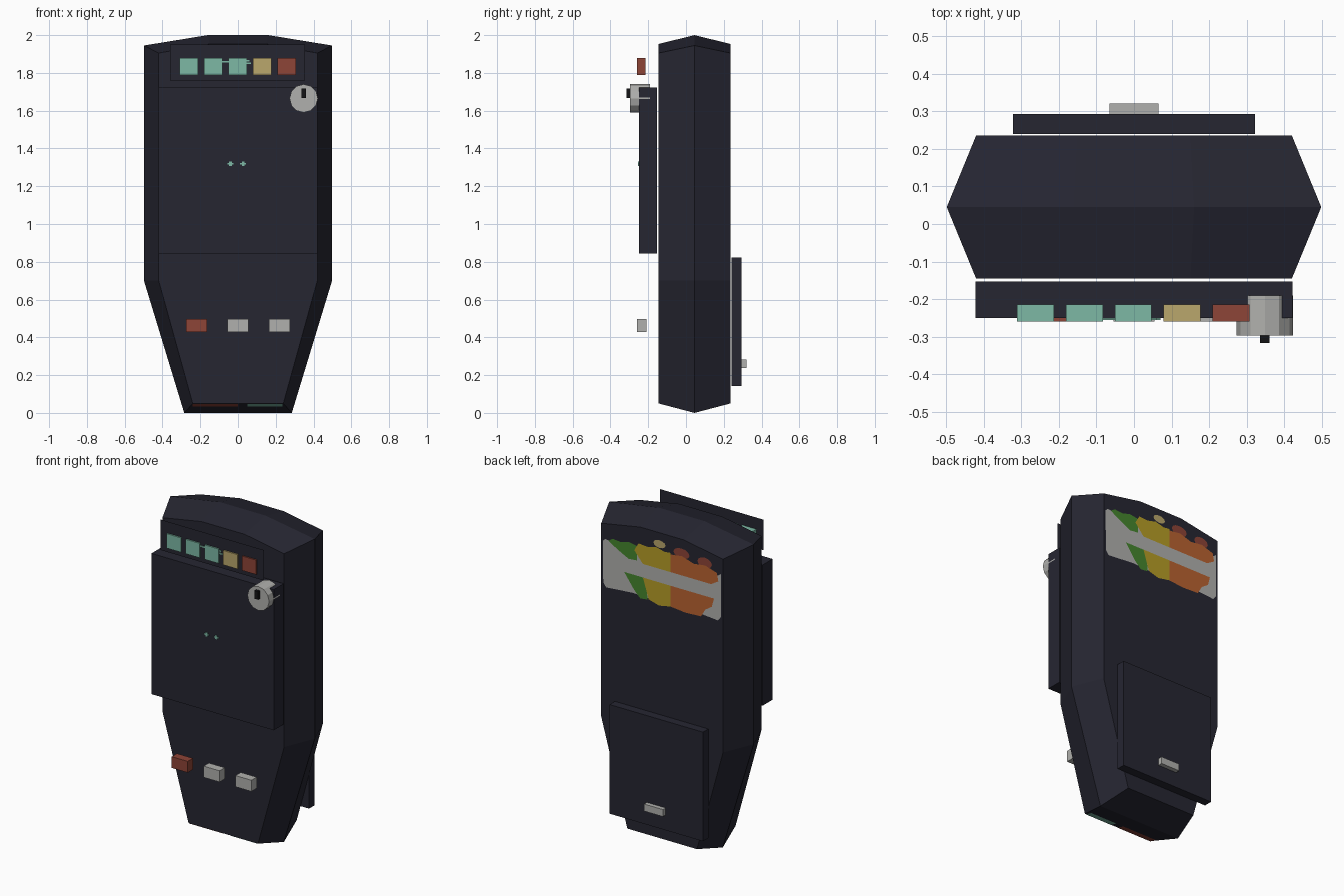
import bpy, bmesh, math
from mathutils import Matrix

if "Cube" in bpy.data.objects:
    bpy.data.objects.remove(bpy.data.objects["Cube"])


def material(name, rgb):
    m = bpy.data.materials.new(name)
    m.diffuse_color = (*rgb, 1)
    m.use_nodes = True
    m.node_tree.nodes["Principled BSDF"].inputs["Base Color"].default_value = m.diffuse_color
    return m


DARK = material("dark_casing", (.019, .019, .031))
TEAL = material("teal", (.205, .485, .376))
TAN = material("tan", (.49, .385, .15))
RED = material("brick_red", (.27, .058, .038))
GRAY = material("light_gray", (.434, .434, .418))
ORANGE = material("orange", (.49, .125, .03))
YELLOW = material("yellow", (.47, .34, .02))
GREEN = material("green", (.06, .235, .027))
BLACK = material("black", (.007, .007, .008))


def finish(name, bm, mat, recalc=True):
    if recalc:
        bmesh.ops.recalc_face_normals(bm, faces=bm.faces)
    me = bpy.data.meshes.new(name)
    bm.to_mesh(me)
    bm.free()
    me.materials.append(mat)
    ob = bpy.data.objects.new(name, me)
    bpy.context.collection.objects.link(ob)
    return ob


def box(name, x, y, z, mat):
    """Box from (min, max) ranges."""
    bm = bmesh.new()
    size = [r[1] - r[0] for r in (x, y, z)]
    mid = [(r[0] + r[1]) / 2 for r in (x, y, z)]
    bmesh.ops.create_cube(bm, size=1, matrix=Matrix.Translation(mid) @ Matrix.Diagonal((*size, 1)))
    return finish(name, bm, mat)


def plate(name, points, mat):
    """Single flat face, given as 3D points."""
    bm = bmesh.new()
    bm.faces.new([bm.verts.new(p) for p in points])
    return finish(name, bm, mat, False)


# Casing: front, middle and back outlines lofted into a faceted shell
def outline(foot, side, crown, z0, z2, z3, y):
    right = [(foot, z0), (side, .7), (side, z2), (crown, z3)]
    left = [(-x, z) for x, z in reversed(right)]
    return [(x, y, z) for x, z in right + left]


bm = bmesh.new()
rings = [[bm.verts.new(p) for p in outline(*r)] for r in (
    (.24, .42, .15, .05, 1.905, 1.953, -.145),
    (.285, .498, .16, 0, 1.945, 2.0, .045),
    (.24, .42, .15, .05, 1.905, 1.953, .235))]
for a, b in zip(rings, rings[1:]):
    for i in range(8):
        j = (i + 1) % 8
        bm.faces.new((a[i], a[j], b[j], b[i]))
bm.faces.new(rings[0])
bm.faces.new(rings[2])
finish("casing", bm, DARK)

# Front cover, back battery door and its catch
box("front_cover", (-.422, .422), (-.25, -.153), (.845, 1.722), DARK)
box("back_door", (-.322, .322), (.24, .293), (.143, .823), DARK)
box("door_catch", (-.065, .065), (.293, .32), (.238, .282), GRAY)

# Thin indicator panel with five lamps
plate("lamp_panel", [(-.36, -.25, 1.76), (.355, -.25, 1.76),
                     (.355, -.25, 1.95), (-.36, -.25, 1.95)], DARK)
for i, mat in enumerate((TEAL, TEAL, TEAL, TAN, RED)):
    c = -.262 + i * .13
    box(f"lamp_{i + 1}", (c - .049, c + .049), (-.259, -.214), (1.788, 1.878), mat)

# Small teal marks on the panel and the cover
for i, (x0, x1, z) in enumerate(((-.085, -.045, 1.86), (.045, .07, 1.85), (.045, .06, 1.865))):
    box(f"panel_mark_{i + 1}", (x0, x1), (-.255, -.25), (z - .004, z + .004), TEAL)
for i, x in enumerate((-.04, .027)):
    box(f"cover_mark_{i + 1}", (x - .016, x + .016), (-.254, -.25), (1.316, 1.323), TEAL)
    box(f"cover_mark_stem_{i + 1}", (x - .007, x + .007), (-.2545, -.25), (1.308, 1.332), TEAL)

# Rotary knob with pointer
bm = bmesh.new()
bmesh.ops.create_cone(bm, cap_ends=True, segments=12, radius1=.075, radius2=.075, depth=.107,
                      matrix=Matrix.Translation((.348, -.2435, 1.665)) @ Matrix.Rotation(math.pi / 2, 4, 'X'))
finish("knob", bm, GRAY)
box("knob_pointer", (.335, .36), (-.316, -.29), (1.667, 1.717), BLACK)

# Three push buttons
for i, mat in enumerate((RED, GRAY, GRAY)):
    c = -.22 + i * .22
    box(f"push_button_{i + 1}", (c - .055, c + .055), (-.26, -.208), (.428, .498), mat)

# Coloured strips under the sloping foot
for name, x0, x1, mat in (("foot_strip_red", -.24, 0, RED), ("foot_strip_teal", .05, .235, TEAL)):
    plate(name, [(x, y, .05 - (y + .145) * .263 - .002)
                 for x, y in ((x0, -.143), (x0, -.095), (x1, -.095), (x1, -.143))], mat)


# Back sticker: painted plates, layered just above the back face
def sticker(name, pts, mat, layer):
    area = sum(a[0] * b[1] - b[0] * a[1] for a, b in zip(pts, pts[1:] + pts[:1]))
    if area > 0:    # make the face look toward +y
        pts = pts[::-1]
    plate(name, [(x, .2362 + .0012 * layer, z) for x, z in pts], mat)


def blob(name, x, z, rx, rz, mat, layer):
    sticker(name, [(x + rx * math.cos(a * math.pi / 6), z + rz * math.sin(a * math.pi / 6))
                   for a in range(12)], mat, layer)


sticker("sticker_base", [(.408, 1.80), (.39, 1.815), (.2, 1.79), (-.38, 1.79), (-.408, 1.81),
                         (-.405, 1.54), (-.385, 1.515), (-.2, 1.53), (0, 1.52), (.2, 1.53),
                         (.385, 1.515), (.405, 1.54)], GRAY, 0)
sticker("green_upper", [(.37, 1.81), (.34, 1.83), (.28, 1.825), (.23, 1.84), (.17, 1.83),
                        (.17, 1.74), (.23, 1.735), (.30, 1.77)], GREEN, 1)
sticker("yellow_upper", [(.19, 1.80), (.16, 1.85), (.10, 1.845), (.04, 1.86), (-.02, 1.845),
                         (-.06, 1.85), (-.06, 1.73), (.13, 1.73)], YELLOW, 2)
sticker("orange_upper", [(-.06, 1.84), (-.14, 1.85), (-.22, 1.825), (-.30, 1.835), (-.38, 1.81),
                         (-.39, 1.76), (-.34, 1.73), (-.06, 1.73)], ORANGE, 2)
sticker("green_lower", [(.26, 1.645), (.105, 1.645), (.10, 1.515), (.15, 1.51), (.19, 1.55)], GREEN, 1)
sticker("yellow_lower", [(.13, 1.645), (-.06, 1.645), (-.06, 1.515), (.02, 1.50), (.09, 1.52)], YELLOW, 2)
sticker("orange_lower", [(-.06, 1.645), (-.36, 1.645), (-.345, 1.59), (-.30, 1.56), (-.27, 1.51),
                         (-.16, 1.505), (-.06, 1.515)], ORANGE, 2)
blob("tan_spot", .015, 1.885, .042, .024, TAN, 3)
blob("red_spot_1", -.135, 1.865, .055, .032, RED, 1)
blob("red_spot_2", -.295, 1.85, .05, .032, RED, 1)
